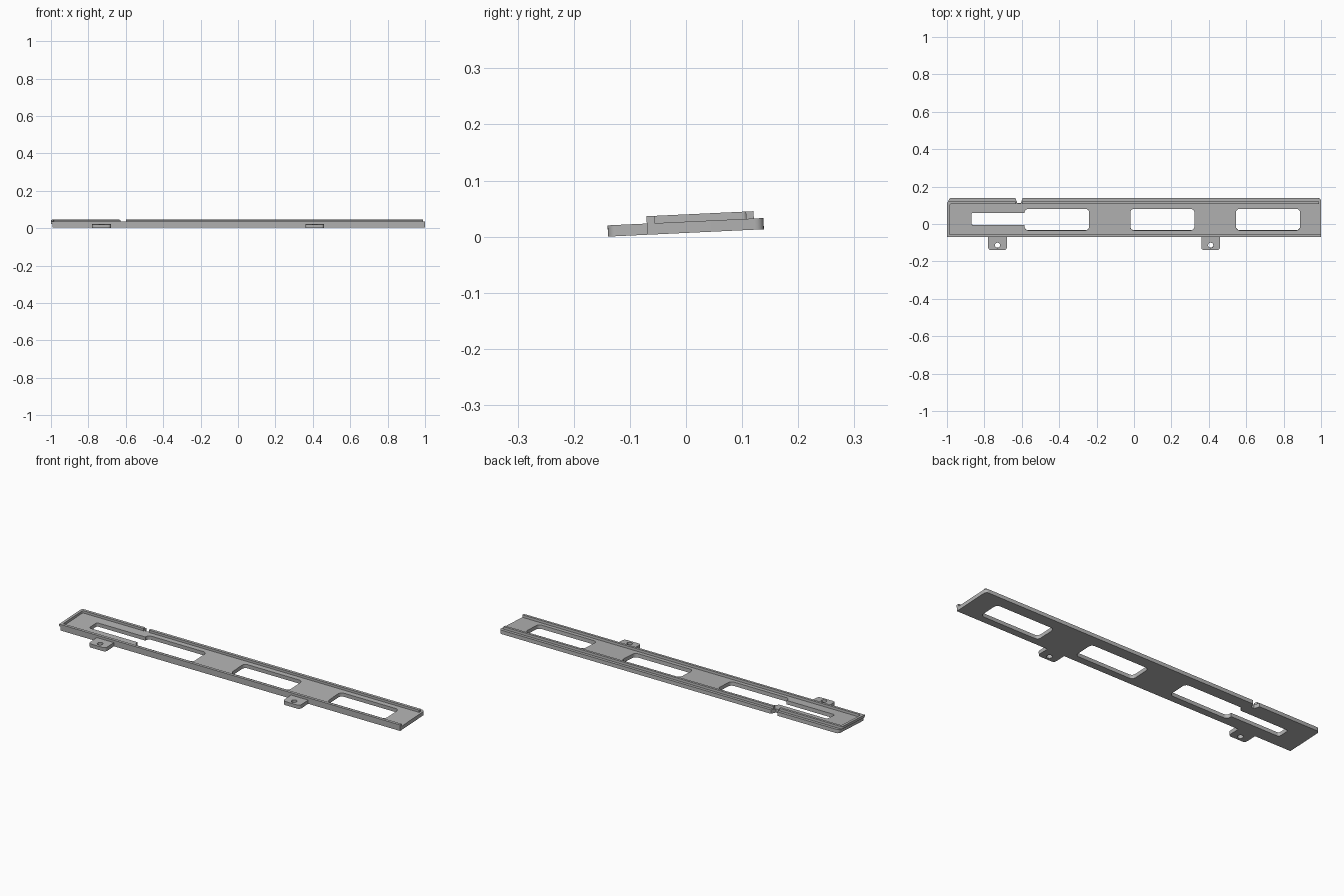
import bpy
import math
from mathutils import Vector, Matrix

default = bpy.data.objects.get("Cube")
if default:
    bpy.data.objects.remove(default, do_unlink=True)

grey = bpy.data.materials.new("satin_grey")
grey.use_nodes = True
COLOUR = (0.45, 0.45, 0.45, 1)
grey.diffuse_color = COLOUR
grey.node_tree.nodes["Principled BSDF"].inputs["Base Color"].default_value = COLOUR

THICK = 0.02          # plate and tab thickness
RIB = 0.013           # rib height above the plate
FRONT, BACK, EDGE = -0.069, 0.122, 0.139
TILT = Matrix.Translation((0, 0, 0.0066)) @ Matrix.Rotation(math.radians(2.7), 4, "X")


def rounded(corners, steps=5):
    """Turn (x, y, radius) corners into an outline with rounded corners."""
    out = []
    for i, (x, y, r) in enumerate(corners):
        p = Vector((x, y))
        if not r:
            out.append(p)
            continue
        a = (Vector(corners[i - 1][:2]) - p).normalized() * r
        b = (Vector(corners[(i + 1) % len(corners)][:2]) - p).normalized() * r
        for k in range(steps + 1):
            t = k / steps * math.pi / 2
            out.append(p + a * (1 - math.sin(t)) + b * (1 - math.cos(t)))
    return out


def rect(x0, x1, y0, y1, r=0):
    return rounded([(x0, y0, r), (x1, y0, r), (x1, y1, r), (x0, y1, r)])


def circle(x, y, r, n=20):
    return [Vector((x + r * math.cos(k * math.tau / n), y + r * math.sin(k * math.tau / n)))
            for k in range(n)]


def slab(name, outlines, z0, height):
    """Extrude an outline, with any further outlines as holes."""
    curve = bpy.data.curves.new(name, "CURVE")
    curve.dimensions = "2D"
    curve.fill_mode = "BOTH"
    curve.extrude = height / 2
    for outline in outlines:
        spline = curve.splines.new("POLY")
        spline.points.add(len(outline) - 1)
        for point, p in zip(spline.points, outline):
            point.co = (p.x, p.y, 0, 1)
        spline.use_cyclic_u = True
    temp = bpy.data.objects.new(name + "_curve", curve)
    bpy.context.collection.objects.link(temp)
    graph = bpy.context.evaluated_depsgraph_get()
    mesh = bpy.data.meshes.new_from_object(temp.evaluated_get(graph))
    bpy.data.objects.remove(temp, do_unlink=True)
    bpy.data.curves.remove(curve)
    mesh.name = name
    mesh.transform(TILT @ Matrix.Translation((0, 0, z0 + height / 2)))
    mesh.materials.clear()
    mesh.materials.append(grey)
    obj = bpy.data.objects.new(name, mesh)
    bpy.context.collection.objects.link(obj)
    bpy.ops.object.select_all(action="DESELECT")
    obj.select_set(True)
    bpy.context.view_layer.objects.active = obj
    bpy.ops.object.shade_smooth_by_angle(angle=math.radians(30))
    return obj


# Base plate with rear notch and three windows
plate = rounded([
    (-0.992, FRONT, 0), (1, FRONT, 0), (1, EDGE, 0.016),
    (-0.595, EDGE, 0), (-0.605, 0.112, 0), (-0.624, 0.112, 0), (-0.634, EDGE, 0),
    (-0.992, EDGE, 0.016)])
LOW, HIGH, R = -0.033, 0.082, 0.02
stepped_window = rounded([
    (-0.87, -0.005, 0.01), (-0.585, -0.005, 0), (-0.585, LOW, R), (-0.24, LOW, R),
    (-0.24, HIGH, R), (-0.585, HIGH, R), (-0.585, 0.06, 0), (-0.87, 0.06, 0.01)])
windows = [stepped_window] + [rect(x, x + 0.343, LOW, HIGH, R) for x in (-0.02, 0.545)]
slab("base_plate", [plate] + windows, 0, THICK)

# Raised rim around the front, the right end and the rear right
W = 0.014
rim = rounded([
    (-1, FRONT, 0), (1, FRONT, 0), (1, FRONT + W, 0), (W - 1, FRONT + W, 0),
    (W - 1, BACK - W, 0.008), (-0.628, BACK - W, 0), (-0.634, BACK, 0), (-1, BACK, 0.012)])
slab("rim", [rim], THICK, RIB)

# Rear rib beyond the notch
slab("rear_rib", [rect(-0.598, 0.988, BACK - W, BACK)], THICK, RIB)

# Screw tabs on the front edge
for name, x in (("right_tab", -0.73), ("left_tab", 0.41)):
    tab = rounded([(x - 0.05, FRONT, 0), (x - 0.05, -EDGE, 0.015),
                   (x + 0.05, -EDGE, 0.015), (x + 0.05, FRONT, 0)])
    slab(name, [tab, circle(x, -0.113, 0.014)], 0, THICK)
